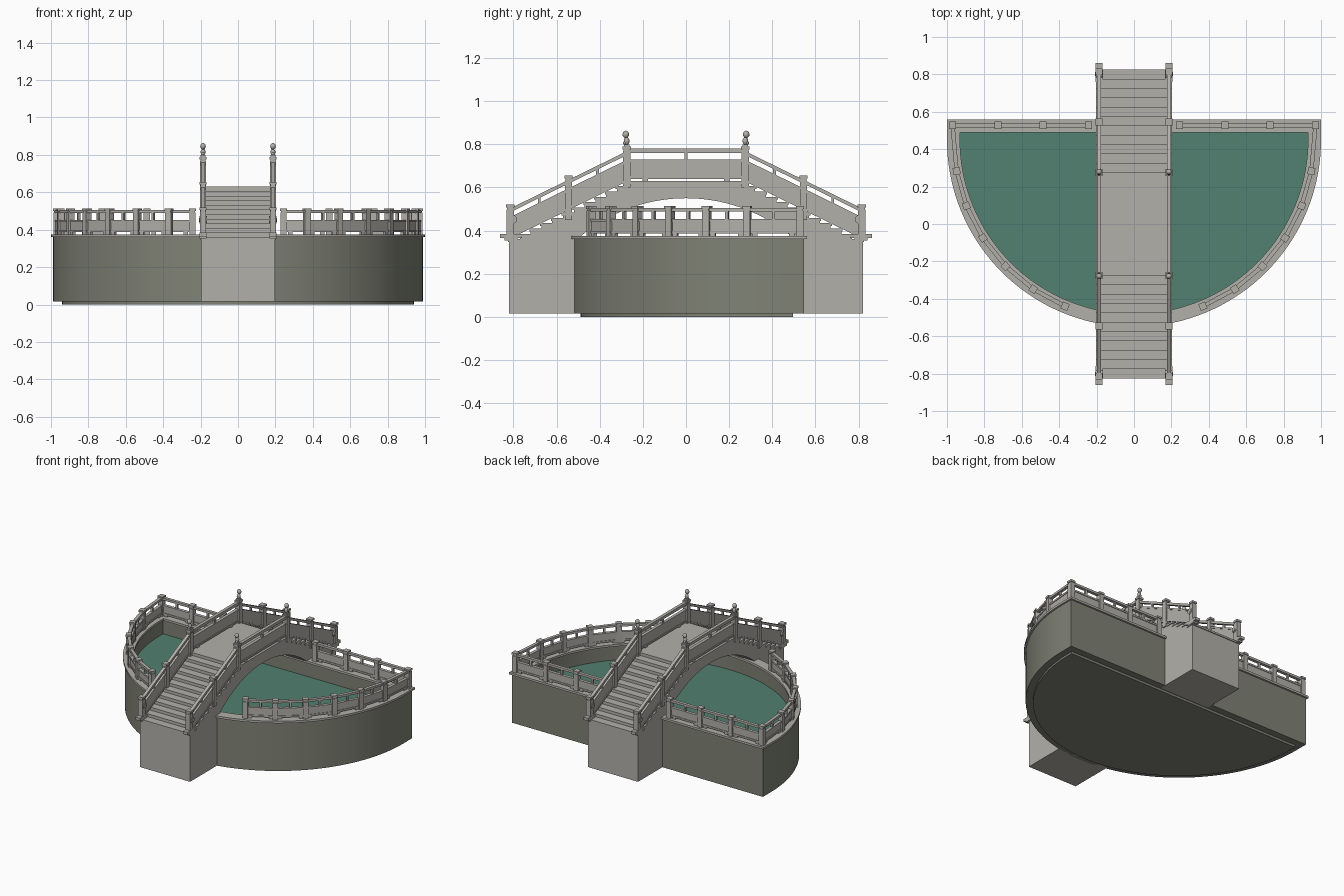
import bpy, bmesh
from math import sin, cos, pi, radians, sqrt
from mathutils import Vector, Matrix

if "Cube" in bpy.data.objects:
    bpy.data.objects.remove(bpy.data.objects["Cube"], do_unlink=True)


def material(name, rgb):
    m = bpy.data.materials.new(name)
    m.use_nodes = True
    m.diffuse_color = (*rgb, 1)
    m.node_tree.nodes["Principled BSDF"].inputs["Base Color"].default_value = (*rgb, 1)
    return m


STONE = material("pale stone", (0.45, 0.435, 0.40))
WALL = material("grey green wall", (0.215, 0.225, 0.18))
WATER = material("green water", (0.085, 0.215, 0.165))


def finish(name, bm, mat):
    bmesh.ops.recalc_face_normals(bm, faces=bm.faces)
    me = bpy.data.meshes.new(name)
    bm.to_mesh(me)
    bm.free()
    me.materials.append(mat)
    me.shade_smooth()
    me.set_sharp_from_angle(angle=radians(30))
    ob = bpy.data.objects.new(name, me)
    bpy.context.collection.objects.link(ob)
    return ob


def box(bm, lo, hi):
    lo, hi = Vector(lo), Vector(hi)
    mat = Matrix.Translation((lo + hi) / 2) @ Matrix.Diagonal((*(hi - lo), 1))
    bmesh.ops.create_cube(bm, size=1, matrix=mat)


def beam(bm, p, q, width, z0, z1):
    """Upright-ended bar from p to q, between heights z0 and z1 above them."""
    p, q = Vector(p), Vector(q)
    d = q - p
    side = Vector((-d.y, d.x, 0)).normalized() * width / 2
    ends = [[bm.verts.new(c + side * s + Vector((0, 0, z)))
             for s, z in ((-1, z0), (1, z0), (1, z1), (-1, z1))] for c in (p, q)]
    bm.faces.new(ends[0])
    bm.faces.new(ends[1])
    for i in range(4):
        j = (i + 1) % 4
        bm.faces.new((ends[0][i], ends[0][j], ends[1][j], ends[1][i]))


def post(bm, x, y, z0, z1, w=0.034, turn=0):
    """Square post with a wider cap and a narrow neck line."""
    rot = Matrix.Translation((x, y, 0)) @ Matrix.Rotation(turn, 4, "Z")
    for a, b, s in ((z0, z1 - 0.022, w), (z1 - 0.022, z1 - 0.014, w * 0.8),
                    (z1 - 0.014, z1, w * 1.12)):
        m = rot @ Matrix.Translation((0, 0, (a + b) / 2)) @ Matrix.Diagonal((s, s, b - a, 1))
        bmesh.ops.create_cube(bm, size=1, matrix=m)


def railing(bm, p, q, panel, rail, foot=True):
    """Panel with raised borders, hand rail, and short balusters between."""
    p, q = Vector(p), Vector(q)
    a, b = panel
    beam(bm, p, q, 0.014, a, b)
    beam(bm, p, q, 0.022, b - 0.012, b)
    beam(bm, p, q, 0.022, a, a + 0.012)
    beam(bm, p, q, 0.022, *rail)
    u = (q - p) / (q - p).length
    mid = (p + q) / 2
    beam(bm, mid - u * 0.007, mid + u * 0.007, 0.014, b, rail[0])
    if foot:
        for t in (0.15, 0.85):
            c = p.lerp(q, t)
            beam(bm, c - u * 0.012, c + u * 0.012, 0.016, 0, a)


# D-shaped basin
CY = 0.45


def outline(r, back, n=72):
    arc = [(r * cos(pi + pi * i / n), CY + r * sin(pi + pi * i / n)) for i in range(n + 1)]
    return arc + [(r, back), (-r, back)]


def slab(name, r, back, z0, z1, mat):
    bm = bmesh.new()
    loops = [[bm.verts.new((x, y, z)) for x, y in outline(r, back)] for z in (z0, z1)]
    for lp in loops:
        bm.faces.new(lp)
    n = len(loops[0])
    for i in range(n):
        j = (i + 1) % n
        bm.faces.new((loops[0][i], loops[0][j], loops[1][j], loops[1][i]))
    return finish(name, bm, mat)


def ring(name, outer, inner, z0, z1, mat):
    bm = bmesh.new()
    loops = [[bm.verts.new((x, y, z)) for x, y in outline(*o)]
             for o, z in ((outer, z0), (outer, z1), (inner, z1), (inner, z0))]
    n = len(loops[0])
    for k in range(4):
        a, b = loops[k], loops[(k + 1) % 4]
        for i in range(n):
            j = (i + 1) % n
            bm.faces.new((a[i], a[j], b[j], b[i]))
    return finish(name, bm, mat)


slab("plinth", 0.94, 0.495, 0, 0.03, WALL)
ring("basin_wall", (0.988, 0.547), (0.94, 0.5), 0.015, 0.362, WALL)
slab("basin_floor", 0.945, 0.505, 0.017, 0.1, WALL)
slab("water", 0.943, 0.503, 0.1, 0.26, WATER)
ring("basin_rim", (1.0, 0.56), (0.93, 0.49), 0.36, 0.375, STONE)

# Basin railings, mirrored left and right
RIM, PANEL, RAIL = 0.375, (0.012, 0.078), (0.114, 0.13)
posts, rails = bmesh.new(), bmesh.new()
for s in (-1, 1):
    spots = []
    for i in range(6):
        a = radians(22.5 + 11.5 * i)
        spots.append((s * 0.963 * sin(a), CY - 0.963 * cos(a), s * a))
    spots += [(s * x, 0.528, 0) for x in (0.97, 0.728, 0.487, 0.243)]
    for x, y, turn in spots:
        post(posts, x, y, RIM, 0.514, turn=turn)
    for p, q in zip(spots, spots[1:]):
        railing(rails, (p[0], p[1], RIM), (q[0], q[1], RIM), PANEL, RAIL)
finish("basin_posts", posts, STONE)
finish("basin_railings", rails, STONE)

# Bridge body: stepped top, arched underside
DECK, HALF, STEPS, RUN, RISE = 0.63, 0.27, 11, 0.05, 0.0245
ARCH_R, ARCH_TOP, SPRING = 0.765, 0.55, 0.495
END = HALF + STEPS * RUN
half = [(HALF, DECK - 0.006)]
for i in range(1, STEPS + 1):
    z = DECK - 0.006 - i * RISE
    half += [(HALF + (i - 1) * RUN, z), (HALF + i * RUN, z)]
half += [(END, 0.015), (SPRING + 0.01, 0.015), (SPRING + 0.01, 0.34)]
arch = []
for i in range(33):
    y = SPRING - 2 * SPRING * i / 32
    arch.append((y, ARCH_TOP - ARCH_R + sqrt(ARCH_R ** 2 - y * y)))
profile = half + arch + [(-y, z) for y, z in reversed(half)]
bm = bmesh.new()
face = bm.faces.new([bm.verts.new((-0.197, y, z)) for y, z in profile])
ext = bmesh.ops.extrude_face_region(bm, geom=[face])
bmesh.ops.translate(bm, vec=(0.394, 0, 0),
                    verts=[v for v in ext["geom"] if isinstance(v, bmesh.types.BMVert)])
finish("bridge_body", bm, STONE)

# Deck slab and overhanging treads
bm = bmesh.new()
box(bm, (-0.202, -HALF - 0.006, DECK - 0.014), (0.202, HALF + 0.006, DECK))
for s in (-1, 1):
    for i in range(1, STEPS + 1):
        z = DECK - i * RISE
        ya, yb = sorted((s * (HALF + (i - 1) * RUN - 0.002), s * (HALF + i * RUN + 0.006)))
        box(bm, (-0.202, ya, z - 0.013), (0.202, yb, z))
finish("deck_and_treads", bm, STONE)

# Bridge railings and posts
posts, rails, finials, drums = (bmesh.new() for _ in range(4))
SLOPE = RISE / RUN


def nose(y):
    return DECK - SLOPE * (y - HALF)


for sx in (-1, 1):
    x = sx * 0.187
    railing(rails, (x, -HALF, DECK), (x, HALF, DECK), (0.01, 0.1), (0.13, 0.15))
    for sy in (-1, 1):
        for y, z0, z1 in ((0.275, 0.6, 0.79), (0.545, 0.45, 0.655), (0.815, 0.36, 0.52)):
            post(posts, x, sy * y, z0, z1)
        for a, b in ((0.275, 0.545), (0.545, 0.815)):
            railing(rails, (x, sy * a, nose(a)), (x, sy * b, nose(b)),
                    (0, 0.1), (0.122, 0.14), False)
        # Foot blocks and round drum stones at the ends
        for inner, outer, z0, z1 in ((0.76, 0.862, 0.365, 0.385), (0.78, 0.842, 0.353, 0.365)):
            ya, yb = sorted((sy * inner, sy * outer))
            box(drums, (x - 0.018, ya, z0), (x + 0.018, yb, z1))
        turn = Matrix.Translation((x, sy * 0.803, 0.452)) @ Matrix.Rotation(pi / 2, 4, "Y")
        for r, d in ((0.02, 0.04), (0.011, 0.044)):
            bmesh.ops.create_cone(drums, cap_ends=True, segments=20, radius1=r, radius2=r,
                                  depth=d, matrix=turn)
        # Small seated figure on each tall post
        box(finials, (x - 0.013, sy * 0.275 - 0.013, 0.79), (x + 0.013, sy * 0.275 + 0.013, 0.8))
        for dy, z, r, tall in ((0, 0.815, 0.013, 1.4), (0.004, 0.846, 0.015, 1.15),
                               (0.013, 0.842, 0.007, 1), (0.008, 0.806, 0.009, 1)):
            m = Matrix.Translation((x, sy * (0.275 + dy), z)) @ Matrix.Diagonal((1, 1, tall, 1))
            bmesh.ops.create_uvsphere(finials, u_segments=12, v_segments=8, radius=r, matrix=m)
finish("bridge_posts", posts, STONE)
finish("bridge_railings", rails, STONE)
finish("post_finials", finials, STONE)
finish("drum_stones", drums, STONE)
